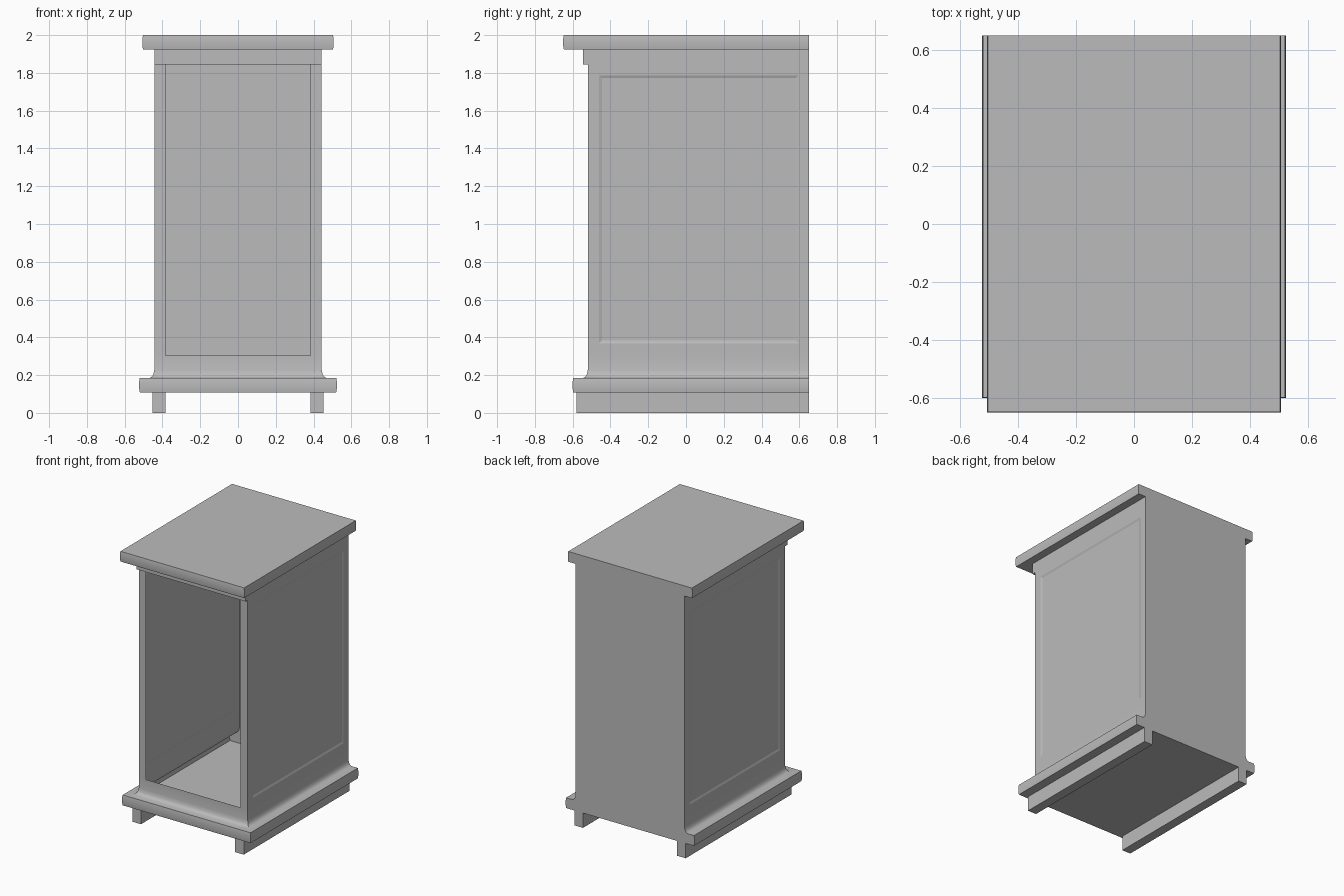
import bpy
import bmesh
import math

cube = bpy.data.objects.get("Cube")
if cube:
    bpy.data.objects.remove(cube, do_unlink=True)

grey = bpy.data.materials.new("plain_grey")
grey.use_nodes = True
colour = (0.5, 0.5, 0.5, 1)
grey.diffuse_color = colour
grey.node_tree.nodes["Principled BSDF"].inputs["Base Color"].default_value = colour

BACK = 0.65
SIDE, FRONT = 0.443, 0.52      # half width and front distance of the body
OPEN_X, OPEN_LOW, OPEN_HIGH = 0.385, 0.305, 1.845
PANEL_FRONT, PANEL_BACK = -0.46, 0.595
PANEL_LOW, PANEL_HIGH = 0.368, 1.787


def finish(bm, name):
    mesh = bpy.data.meshes.new(name)
    bm.to_mesh(mesh)
    bm.free()
    mesh.materials.append(grey)
    obj = bpy.data.objects.new(name, mesh)
    bpy.context.collection.objects.link(obj)
    return obj


def box(name, x0, x1, y0, y1, z0, z1):
    bm = bmesh.new()
    bmesh.ops.create_cube(bm, size=1)
    for v in bm.verts:
        v.co.x = x0 if v.co.x < 0 else x1
        v.co.y = y0 if v.co.y < 0 else y1
        v.co.z = z0 if v.co.z < 0 else z1
    return finish(bm, name)


def slab(hx, fy, low, high):
    """Slab profile with a slightly eased edge above and below."""
    ease, rise = 0.003, 0.018
    return [(hx - ease, fy - ease, low), (hx, fy, low + rise),
            (hx, fy, high - rise), (hx - ease, fy - ease, high)]


# Cabinet shell: moulding profile as (half width, front distance, height)
profile = slab(0.523, 0.6, 0.109, 0.185)               # plinth
profile += [
    (SIDE + 0.026, FRONT + 0.024, 0.185),              # cove
    (SIDE + 0.014, FRONT + 0.013, 0.191),
    (SIDE + 0.005, FRONT + 0.005, 0.204),
    (SIDE, FRONT, 0.228), (SIDE, FRONT, OPEN_HIGH),    # body
    (SIDE, 0.545, OPEN_HIGH), (SIDE, 0.545, 1.925),    # frieze
]
profile += slab(0.506, BACK, 1.925, 2.0)               # top
bm = bmesh.new()
rings = []
for hx, fy, z in profile:
    corners = [(-hx, -fy), (hx, -fy), (hx, BACK), (-hx, BACK)]
    rings.append([bm.verts.new((x, y, z)) for x, y in corners])
for low, high in zip(rings, rings[1:]):
    for i in range(4):
        j = (i + 1) % 4
        bm.faces.new((low[i], low[j], high[j], high[i]))
bm.faces.new(rings[0][::-1])
bm.faces.new(rings[-1])
bmesh.ops.remove_doubles(bm, verts=bm.verts[:], dist=0.0001)
bmesh.ops.dissolve_degenerate(bm, edges=bm.edges[:], dist=0.0001)
bmesh.ops.recalc_face_normals(bm, faces=bm.faces[:])

# Cut lines for the doorway and the side panels
cuts = [((s * OPEN_X, 0, 0), (1, 0, 0)) for s in (-1, 1)]
cuts += [((0, y, 0), (0, 1, 0)) for y in (PANEL_FRONT, PANEL_BACK)]
cuts += [((0, 0, z), (0, 0, 1)) for z in (OPEN_LOW, PANEL_LOW, PANEL_HIGH)]
for point, normal in cuts:
    geom = bm.verts[:] + bm.edges[:] + bm.faces[:]
    bmesh.ops.bisect_plane(bm, geom=geom, plane_co=point, plane_no=normal)

# Shallow recessed panel in each side, with crisp borders
panels = []
for f in bm.faces:
    c = f.calc_center_median()
    if (abs(f.normal.x) > 0.9 and abs(abs(c.x) - SIDE) < 0.001
            and PANEL_FRONT < c.y < PANEL_BACK and PANEL_LOW < c.z < PANEL_HIGH):
        panels.append(f)
slopes = bmesh.ops.inset_region(bm, faces=panels, thickness=0.014, depth=-0.005,
                                use_even_offset=True)["faces"]
for f in slopes:
    for e in f.edges:
        e.smooth = False

# Open doorway in the front
door = []
for f in bm.faces:
    c = f.calc_center_median()
    if (f.normal.y < -0.9 and abs(c.y + FRONT) < 0.001
            and abs(c.x) < OPEN_X and OPEN_LOW < c.z < OPEN_HIGH):
        door.append(f)
bmesh.ops.delete(bm, geom=door, context='FACES')

shell = finish(bm, "cabinet_shell")
bpy.ops.object.select_all(action='DESELECT')
shell.select_set(True)
bpy.context.view_layer.objects.active = shell
bpy.ops.object.shade_smooth_by_angle(angle=math.radians(35), keep_sharp_edges=True)

# Floor runners
box("left_runner", 0.383, 0.453, -0.58, BACK, 0, 0.109)
box("right_runner", -0.453, -0.383, -0.58, BACK, 0, 0.109)
